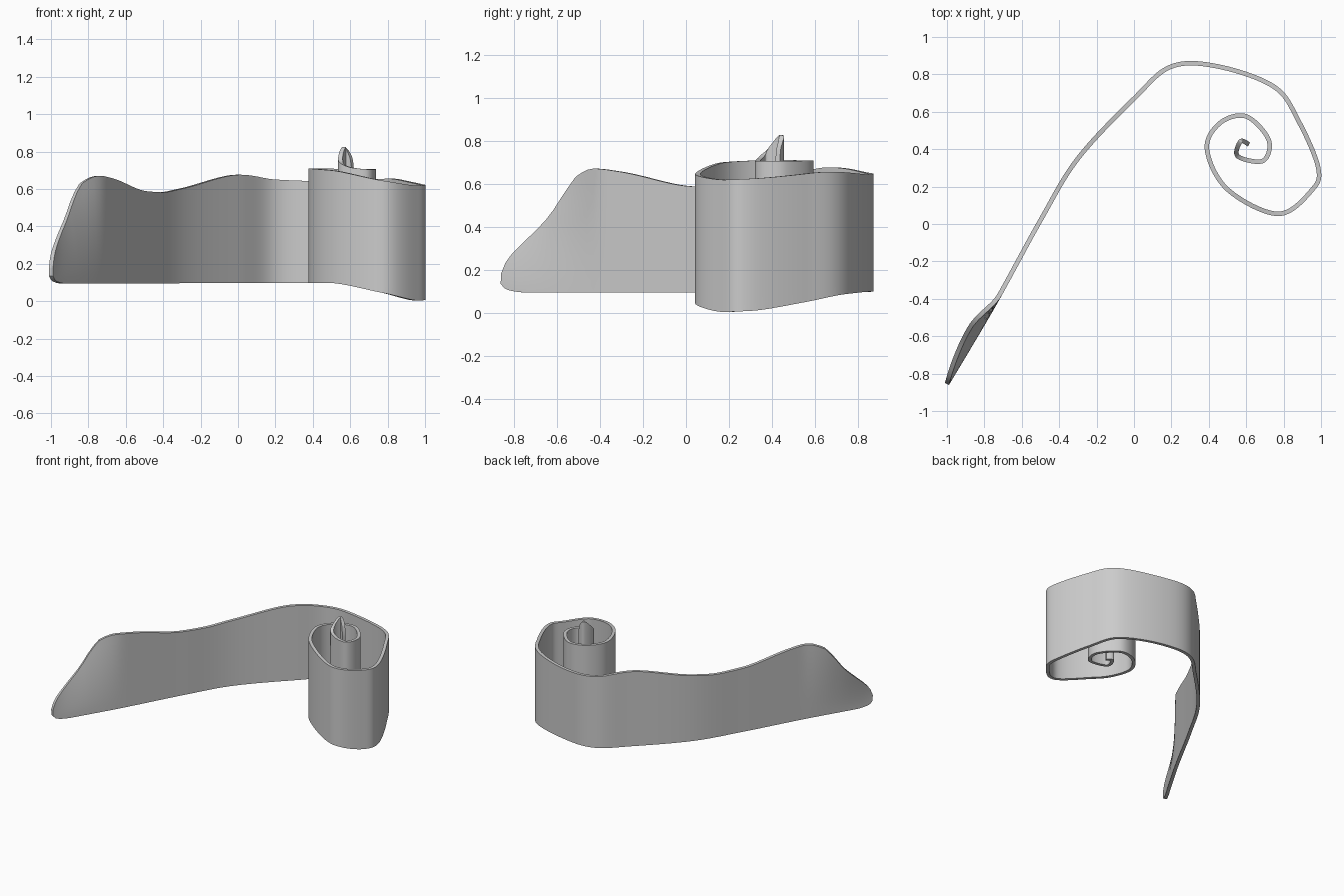
import bpy, bmesh
from mathutils import Vector

if "Cube" in bpy.data.objects:
    bpy.data.objects.remove(bpy.data.objects["Cube"])

# Plan path of the ribbon: straight tail, then an inward curl
PATH = [(-1, -.855), (-.745, -.425), (-.5, .02), (-.3, .35), (0, .67), (.2, .842),
        (.45, .842), (.75, .733), (.88, .55), (.985, .3), (.95, .18), (.77, .054),
        (.5, .185), (.39, .4), (.46, .54), (.6, .575), (.72, .45), (.69, .338),
        (.555, .362), (.57, .442), (.615, .425)]
# Edge heights and tail lean as (path position, value)
TOP = [(0, .18), (.08, .235), (.3, .33), (.52, .44), (.68, .56), (.8, .635), (1, .67),
       (1.25, .657), (2, .588), (2.45, .582), (3, .603), (4, .676), (5, .65), (6, .642),
       (7.4, .655), (9, .623), (10, .618), (11, .645), (12, .7), (13, .709), (17, .705),
       (17.5, .712), (18, .738), (19, .825), (19.7, .77), (20, .69)]
BOTTOM = [(0, .135), (.1, .108), (.35, .094), (6, .098), (7, .087), (8, .05), (9, .009),
          (10, .004), (11, .045), (12, .097), (20, .098)]
LEAN = [(0, 0), (.68, .05), (1.1, 0), (20, 0)]


def point(t):
    """Smooth curve through the plan points."""
    n = len(PATH)
    i = min(int(t), n - 2)
    u = t - i
    a, b, c, d = (Vector(PATH[min(max(k, 0), n - 1)]) for k in range(i - 1, i + 3))
    return 0.5 * (2 * b + (c - a) * u + (2 * a - 5 * b + 4 * c - d) * u ** 2
                  + (3 * b - a - 3 * c + d) * u ** 3)


def height(keys, t):
    """Smooth value between keys without overshoot."""
    slopes = [(q[1] - p[1]) / (q[0] - p[0]) for p, q in zip(keys, keys[1:])]
    tang = [slopes[0]]
    for s, r in zip(slopes, slopes[1:]):
        tang.append(2 * s * r / (s + r) if s * r > 0 else 0)
    tang.append(slopes[-1])
    i = 0
    while i < len(keys) - 2 and t > keys[i + 1][0]:
        i += 1
    (t0, a), (t1, b) = keys[i], keys[i + 1]
    h = t1 - t0
    u = (t - t0) / h
    return (a * (1 + 2 * u) * (1 - u) ** 2 + tang[i] * h * u * (1 - u) ** 2
            + b * u * u * (3 - 2 * u) + tang[i + 1] * h * u * u * (u - 1))


# Curled ribbon sheet
ROWS, STEPS = 10, 14
LAST = len(PATH) - 1
bm = bmesh.new()
grid = []
for k in range(LAST * STEPS + 1):
    t = k / STEPS
    p = point(t)
    d = (point(min(t + .02, LAST)) - point(max(t - .02, 0))).normalized()
    zb, zt, lean = height(BOTTOM, t), height(TOP, t), height(LEAN, t)
    col = []
    for j in range(ROWS + 1):
        v = j / ROWS
        off = lean * v ** 1.5
        col.append(bm.verts.new((p.x - d.y * off, p.y + d.x * off, zb + (zt - zb) * v)))
    grid.append(col)
for c0, c1 in zip(grid, grid[1:]):
    for j in range(ROWS):
        bm.faces.new((c0[j], c1[j], c1[j + 1], c0[j + 1]))
me = bpy.data.meshes.new("curled_ribbon")
bm.to_mesh(me)
bm.free()
ribbon = bpy.data.objects.new("curled_ribbon", me)
bpy.context.collection.objects.link(ribbon)

# Thin wall, smooth faces with crisp rims
mod = ribbon.modifiers.new("thickness", 'SOLIDIFY')
mod.thickness = 0.024
mod.offset = 0
bpy.context.view_layer.objects.active = ribbon
ribbon.select_set(True)
bpy.ops.object.modifier_apply(modifier="thickness")
bpy.ops.object.shade_smooth_by_angle(angle=0.7)
